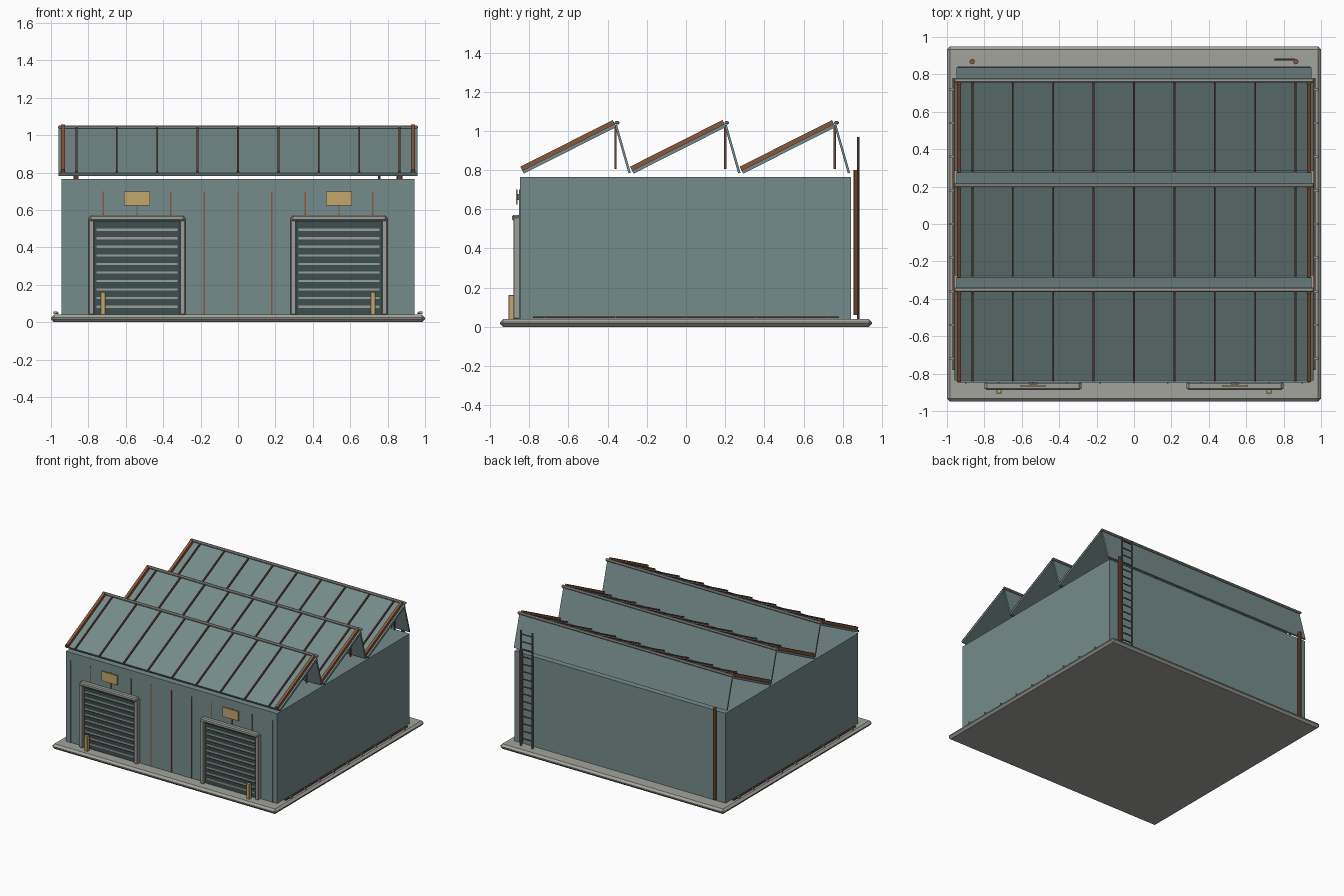
import bpy, math
from mathutils import Vector

cube = bpy.data.objects.get("Cube")
if cube:
    bpy.data.objects.remove(cube, do_unlink=True)


def material(name, r, g, b):
    m = bpy.data.materials.new(name)
    m.use_nodes = True
    m.diffuse_color = (r, g, b, 1)
    m.node_tree.nodes["Principled BSDF"].inputs["Base Color"].default_value = (r, g, b, 1)
    return m


TEAL = material("teal_cladding", .18, .26, .26)
DARK = material("dark_shutter", .045, .08, .08)
CONCRETE = material("concrete", .37, .37, .34)
METAL = material("pale_metal", .34, .34, .32)
RUST = material("rust", .26, .095, .045)
BROWN = material("dark_rust", .13, .06, .042)
YELLOW = material("dull_yellow", .55, .39, .15)
STEEL = material("dark_steel", .13, .13, .125)


def box(name, centre, size, mat, bevel=0, tilt=0):
    bpy.ops.mesh.primitive_cube_add(size=1, location=centre, rotation=(tilt, 0, 0))
    ob = bpy.context.object
    ob.name = name
    ob.scale = size
    bpy.ops.object.transform_apply(location=False, rotation=False, scale=True)
    ob.data.materials.append(mat)
    if bevel:
        mod = ob.modifiers.new("Bevel", "BEVEL")
        mod.width = bevel
        mod.segments = 1
    return ob


def beam(name, x, start, end, width, thick, mat, lift=0):
    """Box running from start to end in the (y, z) plane, lifted along its normal."""
    a, b = Vector(start), Vector(end)
    d = (b - a).normalized()
    mid = (a + b) / 2 + Vector((-d.y, d.x)) * lift
    return box(name, (x, mid.x, mid.y), (width, (b - a).length, thick), mat,
               tilt=math.atan2(d.y, d.x))


def rod(name, centre, radius, length, mat, along_x=False, sides=10):
    bpy.ops.mesh.primitive_cylinder_add(vertices=sides, radius=radius, depth=length,
                                        location=centre,
                                        rotation=(0, math.pi / 2 if along_x else 0, 0))
    ob = bpy.context.object
    ob.name = name
    ob.data.materials.append(mat)
    bpy.ops.object.shade_smooth_by_angle()
    return ob


# Ground slab and main hall
box("ground_slab", (0, 0, .02), (2, 1.9, .04), CONCRETE, .016)
box("hall", (0, -.003, .4), (1.885, 1.69, .73), TEAL)

# Saw-tooth roof
for i in range(3):
    y = -.36 + .56 * i
    eave, ridge = (y - .472, .79), (y, 1.028)
    beam("roof_slope", 0, eave, ridge, 1.92, .018, TEAL)
    beam("rear_panel", 0, (y + .002, 1.03), (y + .072, .785), 1.9, .012, TEAL)
    for side in (-1, 1):
        beam("roof_edge_trim", side * .935, eave, ridge, .022, .022, RUST, .02)
    for k in range(-4, 5):
        beam("roof_seam", k * .216, eave, ridge, .01, .012, BROWN, .014)
        box("roof_post", (k * .216, y, .915), (.012, .012, .22), BROWN)
    box("ridge_cap", (0, y + .008, 1.042), (1.925, .024, .018), METAL, .006)

# Front wall seams, shortened above the shutters
for k in range(-5, 6):
    x = k * .18
    low = .57 if abs(k) in (2, 3, 4) else .04
    mat = TEAL if abs(k) == 5 else RUST
    box("wall_seam", (x, -.849, (low + .7) / 2), (.008, .008, .7 - low), mat)

# Loading doors with signs and bollards
for side in (-1, 1):
    x = side * .54
    box("shutter", (x, -.85, .295), (.46, .014, .51), DARK)
    for k in range(10):
        box("shutter_slat", (x, -.858, .083 + k * .0457), (.435, .014, .012), METAL)
        box("shutter_rib", (x, -.856, .106 + k * .0457), (.435, .01, .012), DARK)
    for jamb in (-1, 1):
        box("door_jamb", (x + jamb * .244, -.864, .3), (.03, .036, .52), METAL, .004)
    box("door_lintel", (x, -.867, .556), (.51, .042, .032), METAL, .008)
    box("door_sign", (x, -.864, .662), (.14, .009, .076), YELLOW)
    box("sign_bracket", (x, -.853, .662), (.04, .016, .03), STEEL)
    box("bollard", (side * .722, -.893, .1), (.028, .028, .125), YELLOW, .003)

# Low rails with clips beside the side walls
for side in (-1, 1):
    box("side_rail", (side * .965, 0, .048), (.012, 1.56, .008), BROWN)
    for k in range(-4, 5):
        box("rail_clip", (side * .976, k * .18, .05), (.02, .01, .012), METAL)

# Rear downpipes
for side in (-1, 1):
    rod("downpipe", (side * .865, .868, .43), .014, .74, RUST)

# Rear ladder
for x in (.755, .855):
    rod("ladder_rail", (x, .879, .505), .007, .93, STEEL, sides=8)
for k in range(15):
    rod("ladder_rung", (.805, .879, .1 + k * .06), .005, .1, STEEL, True, 8)
